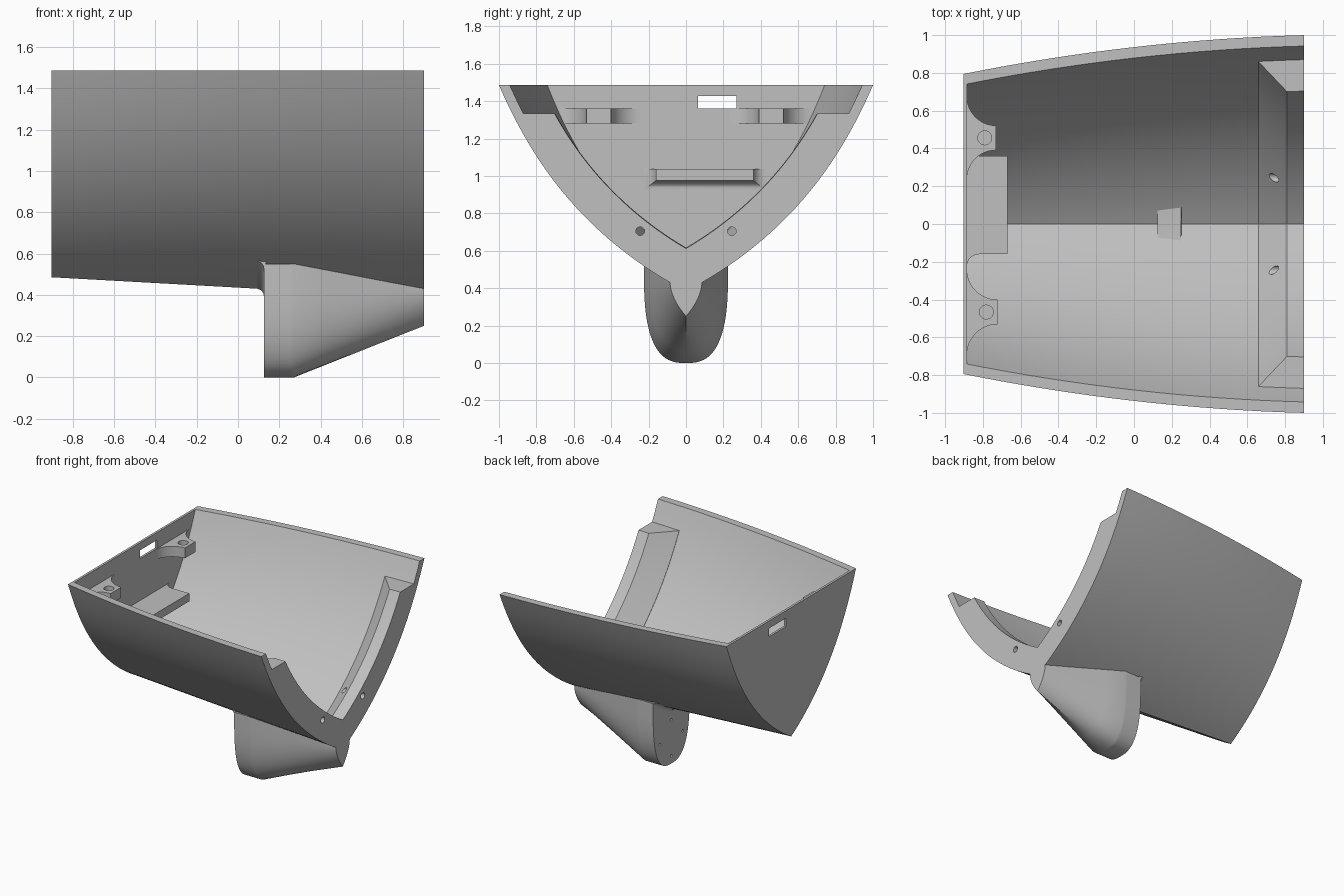
import bpy, bmesh, math
from mathutils import Matrix

if "Cube" in bpy.data.objects:
    bpy.data.objects.remove(bpy.data.objects["Cube"], do_unlink=True)

grey = bpy.data.materials.new("light grey plastic")
grey.use_nodes = True
GREY = (0.53, 0.53, 0.53, 1)
grey.diffuse_color = GREY
grey.node_tree.nodes["Principled BSDF"].inputs["Base Color"].default_value = GREY

TOP, BACK, FRONT, SKIN = 1.485, -0.885, 0.9, 0.053


def make(name, bm):
    bmesh.ops.recalc_face_normals(bm, faces=bm.faces)
    mesh = bpy.data.meshes.new(name)
    bm.to_mesh(mesh)
    bm.free()
    mesh.materials.append(grey)
    ob = bpy.data.objects.new(name, mesh)
    bpy.context.collection.objects.link(ob)
    return ob


def loft(name, rings):
    """Solid through closed rings that have equal point counts."""
    bm = bmesh.new()
    vs = [[bm.verts.new(p) for p in ring] for ring in rings]
    n = len(vs[0])
    for a, b in zip(vs, vs[1:]):
        for i in range(n):
            j = (i + 1) % n
            bm.faces.new((a[i], a[j], b[j], b[i]))
    bm.faces.new(vs[0])
    bm.faces.new(vs[-1])
    return make(name, bm)


def activate(ob):
    bpy.ops.object.select_all(action='DESELECT')
    ob.select_set(True)
    bpy.context.view_layer.objects.active = ob


def cut(ob, cutter):
    mod = ob.modifiers.new("cut", 'BOOLEAN')
    mod.operation, mod.solver, mod.object = 'DIFFERENCE', 'EXACT', cutter
    activate(ob)
    bpy.ops.object.modifier_apply(modifier="cut")
    bpy.data.objects.remove(cutter, do_unlink=True)


def drill(ob, centre, radius, depth, axis):
    bm = bmesh.new()
    turn = Matrix.Rotation(math.pi / 2, 4, 'Y') if axis == 'X' else Matrix()
    bmesh.ops.create_cone(bm, cap_ends=True, segments=20, radius1=radius, radius2=radius,
                          depth=depth, matrix=Matrix.Translation(centre) @ turn)
    cut(ob, make("drill", bm))


# Hull cross-section: a curved V that narrows towards the closed end
def keel(x):
    return 0.485 - 0.1 * (x + 0.9) / 1.8


def hull_z(x, y):
    t = (x + 0.9) / 1.8
    u = abs(y) / (0.795 + 0.205 * (1.76 * t - 0.76 * t * t))
    return keel(x) + (TOP - keel(x)) * (0.5 * u + 0.4 * u * u + 0.2 * u ** 5) / 1.1


def section(x, inset, top, n=24):
    """Open V from rim to rim, moved inwards by inset and ended at height top."""
    pts, e = [], 0.001
    for i in range(241):
        y = i / 220
        slope = (hull_z(x, y + e) - hull_z(x, y)) / e
        k = inset / math.hypot(1, slope)
        pts.append((y - k * slope, hull_z(x, y) + k))

    def lookup(value, a):
        for p, q in zip(pts, pts[1:]):
            if q[a] >= value:
                f = (value - p[a]) / (q[a] - p[a])
                return p[1 - a] + f * (q[1 - a] - p[1 - a])

    width = lookup(top, 1)
    half = [(width * i / n, lookup(width * i / n, 0)) for i in range(n + 1)]
    return [(x, -y, z) for y, z in half[:0:-1]] + [(x, y, z) for y, z in half]


def band(x, outer, inner, top):
    return section(x, outer, top) + section(x, inner, top)[::-1]


def steps(a, b, n):
    return [a + (b - a) * i / n for i in range(n + 1)]


loft("hull_shell", [band(x, 0, SKIN, TOP) for x in steps(BACK, FRONT, 16)])
wall = loft("end_wall", [section(x, 0, TOP) for x in (-0.903, BACK)])

# Slot in the end wall
bm = bmesh.new()
bmesh.ops.create_cube(bm, size=1, matrix=Matrix.Translation((-0.9, 0.167, 1.394))
                      @ Matrix.Diagonal((0.2, 0.205, 0.065, 1)))
cut(wall, make("slot", bm))

# Mounting flange with a ramped inner side
ramp = [(0.66, SKIN + 0.002), (0.81, 0.2), (FRONT, 0.2)]
flange = loft("mounting_flange", [band(x, SKIN - 0.002, d, 1.335) for x, d in ramp])
for side in (-1, 1):
    drill(flange, (0.8, side * 0.245, 0.705), 0.023, 0.6, 'X')


# Screw brackets on the end wall, with rounded roots and blind holes
def bracket(name, y, tip):
    half, r = 0.065, tip - BACK
    edge = [(tip - r * math.sin(a), half + r - r * math.cos(a))
            for a in steps(0, math.pi / 2, 12)]
    loop = edge + [(x, -h) for x, h in reversed(edge)]
    ob = loft(name, [[(x, y + h, z) for x, h in loop] for z in (1.28, 1.361)])
    drill(ob, (tip - 0.06, y, 1.36), 0.037, 0.1, 'Z')


bracket("back_screw_bracket", 0.456, -0.73)
bracket("front_screw_bracket", -0.466, -0.722)


# Middle shelf, flared at its sides and underside where it joins the wall
def shelf_ring(x, flare):
    h, z = 0.26 + flare, 0.975 - 0.75 * flare
    return [(x, 0.1 - h, z), (x, 0.1 + h, z), (x, 0.1 + h, 1.037), (x, 0.1 - h, 1.037)]


flare = 0.065
loft("middle_shelf", [shelf_ring(BACK + flare * (1 - math.cos(a)), flare * (1 - math.sin(a)))
                      for a in steps(0, math.pi / 2, 10)] + [shelf_ring(-0.67, 0)])


# Keel fairing: blunt rounded end tapering to a thin V
def keel_ring(x, t, mid):
    half = []
    for a in steps(0, math.pi / 2, 20):
        c, s = max(math.cos(a), 0), math.sin(a)
        big = (0.225 * c ** 0.72, 0.5 * (1 - s ** 0.72)) if a else (0.225, 0.55)
        v = a / (math.pi / 2)
        small = (0.085 * (1 - v ** 1.8), 0.43 - 0.18 * v)
        half.append([p + (q - p) * t for p, q in zip(big, small)])
    return ([(x, y, z) for y, z in half] + [(x, -y, z) for y, z in half[-2::-1]]
            + [(x, 0, mid)])


taper = [keel_ring(x, (x - 0.27) / 0.63, keel(x) + 0.02) for x in steps(0.27, FRONT, 4)]
fairing = loft("keel_fairing", [keel_ring(0.125, 0, 0.517), keel_ring(0.25, 0, 0.517),
                                keel_ring(0.251, 0, keel(0.25) + 0.02)] + taper)

# Four pilot holes in the blunt face
for k in range(4):
    a = k * math.pi / 2
    drill(fairing, (0.125, 0.14 * math.cos(a), 0.2 + 0.14 * math.sin(a)), 0.01, 0.12, 'X')

# Small fillet where the blunt face meets the hull
curve = [(0.092, 0.01), (0.095, 0), (0.113, -0.008), (0.123, -0.022), (0.126, -0.04), (0.14, 0.01)]
loft("keel_fillet", [[(x, y, hull_z(0.1, y) + dz) for x, dz in curve]
                     for y in steps(-0.222, 0.222, 12)])

for ob in list(bpy.context.collection.objects):
    if ob.type == 'MESH' and grey.name in ob.data.materials:
        activate(ob)
        bpy.ops.object.shade_smooth_by_angle(angle=math.radians(30))
